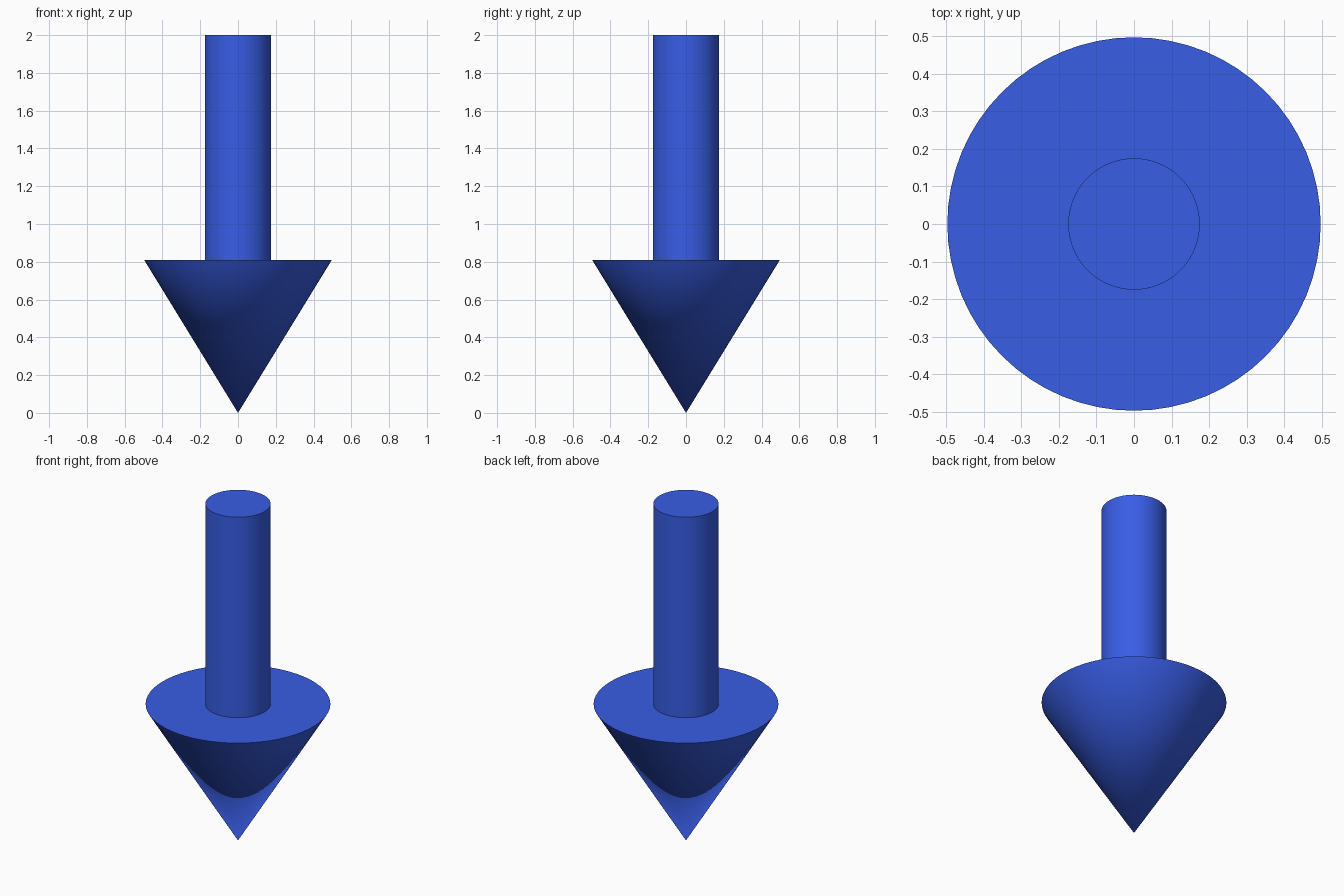
import bpy, bmesh
from math import radians, tau

if "Cube" in bpy.data.objects:
    bpy.data.objects.remove(bpy.data.objects["Cube"])

SIDES = 64
HEAD_R, SHAFT_R = 0.497, 0.175
HEAD_TOP, TOP = 0.81, 2.0

blue = bpy.data.materials.new("blue")
blue.diffuse_color = (0.04, 0.11, 0.78, 1)
blue.use_nodes = True
blue.node_tree.nodes["Principled BSDF"].inputs["Base Color"].default_value = blue.diffuse_color


def lathe(name, profile):
    """Revolve an (r, z) profile around the z axis."""
    bm = bmesh.new()
    verts = [bm.verts.new((r, 0, z)) for r, z in profile]
    edges = [bm.edges.new(pair) for pair in zip(verts, verts[1:])]
    bmesh.ops.spin(bm, geom=verts + edges, cent=(0, 0, 0), axis=(0, 0, 1),
                   angle=tau, steps=SIDES, use_duplicate=False)
    bmesh.ops.remove_doubles(bm, verts=bm.verts[:], dist=1e-4)
    bmesh.ops.holes_fill(bm, edges=bm.edges[:], sides=SIDES)
    bmesh.ops.recalc_face_normals(bm, faces=bm.faces[:])
    mesh = bpy.data.meshes.new(name)
    bm.to_mesh(mesh)
    bm.free()
    mesh.materials.append(blue)
    obj = bpy.data.objects.new(name, mesh)
    bpy.context.collection.objects.link(obj)
    bpy.ops.object.select_all(action='DESELECT')
    obj.select_set(True)
    bpy.context.view_layer.objects.active = obj
    bpy.ops.object.shade_smooth_by_angle(angle=radians(30))
    return obj


# Downward arrow: pointed head, flat shoulder, round shaft, flat cap
lathe("down_arrow", [(0, 0), (HEAD_R, HEAD_TOP), (SHAFT_R, HEAD_TOP),
                     (SHAFT_R, TOP)])
